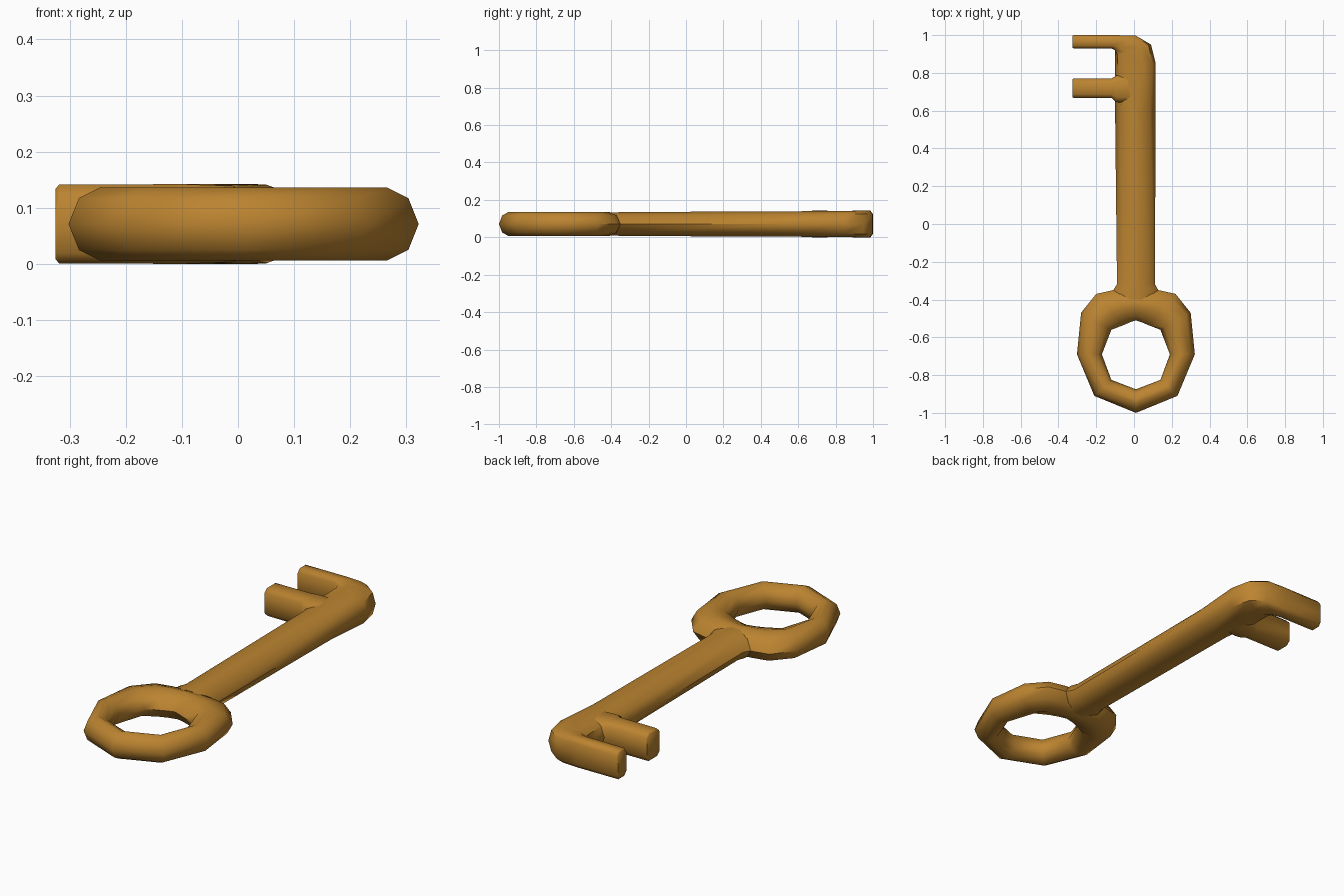
import bpy, bmesh, math

if "Cube" in bpy.data.objects:
    bpy.data.objects.remove(bpy.data.objects["Cube"])

ZC = 0.071   # mid height of the key
XC = 0.01    # axis of the ring

mat = bpy.data.materials.new("antique brass")
mat.diffuse_color = (0.50, 0.23, 0.03, 1)
mat.use_nodes = True
mat.node_tree.nodes["Principled BSDF"].inputs["Base Color"].default_value = mat.diffuse_color


def loft(name, sections, closed=False):
    """Skin ten-point sections: (left xy, right xy, half height, a, b, c)."""
    bm = bmesh.new()
    rings = []
    for (lx, ly), (rx, ry), h, a, b, c in sections:
        outline = [(1, 0), (a, b), (c, 1), (-c, 1), (-a, b),
                   (-1, 0), (-a, -b), (-c, -1), (c, -1), (a, -b)]
        rings.append([bm.verts.new(((lx + rx) / 2 + t * (rx - lx) / 2,
                                    (ly + ry) / 2 + t * (ry - ly) / 2,
                                    ZC + s * h)) for t, s in outline])
    n = len(rings)
    for i in range(n if closed else n - 1):
        p, q = rings[i], rings[(i + 1) % n]
        for k in range(10):
            m = (k + 1) % 10
            bm.faces.new((p[k], p[m], q[m], q[k]))
    if not closed:
        bm.faces.new(rings[0])
        bm.faces.new(rings[-1])
    bmesh.ops.recalc_face_normals(bm, faces=bm.faces)
    mesh = bpy.data.meshes.new(name)
    bm.to_mesh(mesh)
    bm.free()
    mesh.materials.append(mat)
    ob = bpy.data.objects.new(name, mesh)
    bpy.context.collection.objects.link(ob)
    bpy.ops.object.select_all(action='DESELECT')
    ob.select_set(True)
    bpy.context.view_layer.objects.active = ob
    bpy.ops.object.shade_smooth_by_angle(angle=math.radians(52))
    return ob


ROUND = (0.72, 0.71, 0.15)   # shaft and ring section
SOFT = (0.86, 0.75, 0.4)     # blend section
BOXY = (1.0, 0.74, 0.6)      # tooth section

# bow ring: right half (inner xy, outer xy), mirrored to the left
half = [((0, -0.875), (0, -1.0)), ((0.13, -0.825), (0.22, -0.91)),
        ((0.18, -0.69), (0.312, -0.69)), ((0.13, -0.56), (0.29, -0.47)),
        ((0.065, -0.535), (0.21, -0.37)), ((0.03, -0.52), (0.12, -0.35)),
        ((0, -0.51), (0, -0.34))]
pts = half + [((-i[0], i[1]), (-o[0], o[1])) for i, o in half[-2:0:-1]]
loft("bow_ring", [((XC + i[0], i[1]), (XC + o[0], o[1]), 0.065) + ROUND
                  for i, o in pts], closed=True)

# shaft that bends round into the end tooth
loft("shaft_and_end_tooth", [
    ((-0.11, -0.40), (0.13, -0.40), 0.062) + ROUND,
    ((-0.11, -0.352), (0.13, -0.352), 0.063) + ROUND,
    ((-0.09, -0.318), (0.11, -0.318), 0.064) + ROUND,
    ((-0.10, 0.60), (0.115, 0.60), 0.068) + ROUND,
    ((-0.10, 0.77), (0.115, 0.85), 0.070) + SOFT,
    ((-0.10, 0.89), (0.09, 0.95), 0.071) + SOFT,
    ((-0.10, 0.92), (0.01, 0.997), 0.071) + BOXY,
    ((-0.12, 0.93), (-0.10, 1.0), 0.071) + BOXY,
    ((-0.319, 0.93), (-0.319, 1.0), 0.070) + BOXY,
    ((-0.325, 0.932), (-0.325, 0.998), 0.063) + BOXY])

# second tooth, flared where it meets the shaft
loft("inner_tooth", [
    ((0.03, 0.64), (0.03, 0.80), 0.066) + BOXY,
    ((-0.095, 0.645), (-0.095, 0.785), 0.071) + BOXY,
    ((-0.12, 0.668), (-0.12, 0.77), 0.071) + BOXY,
    ((-0.319, 0.668), (-0.319, 0.77), 0.070) + BOXY,
    ((-0.325, 0.67), (-0.325, 0.768), 0.063) + BOXY])
